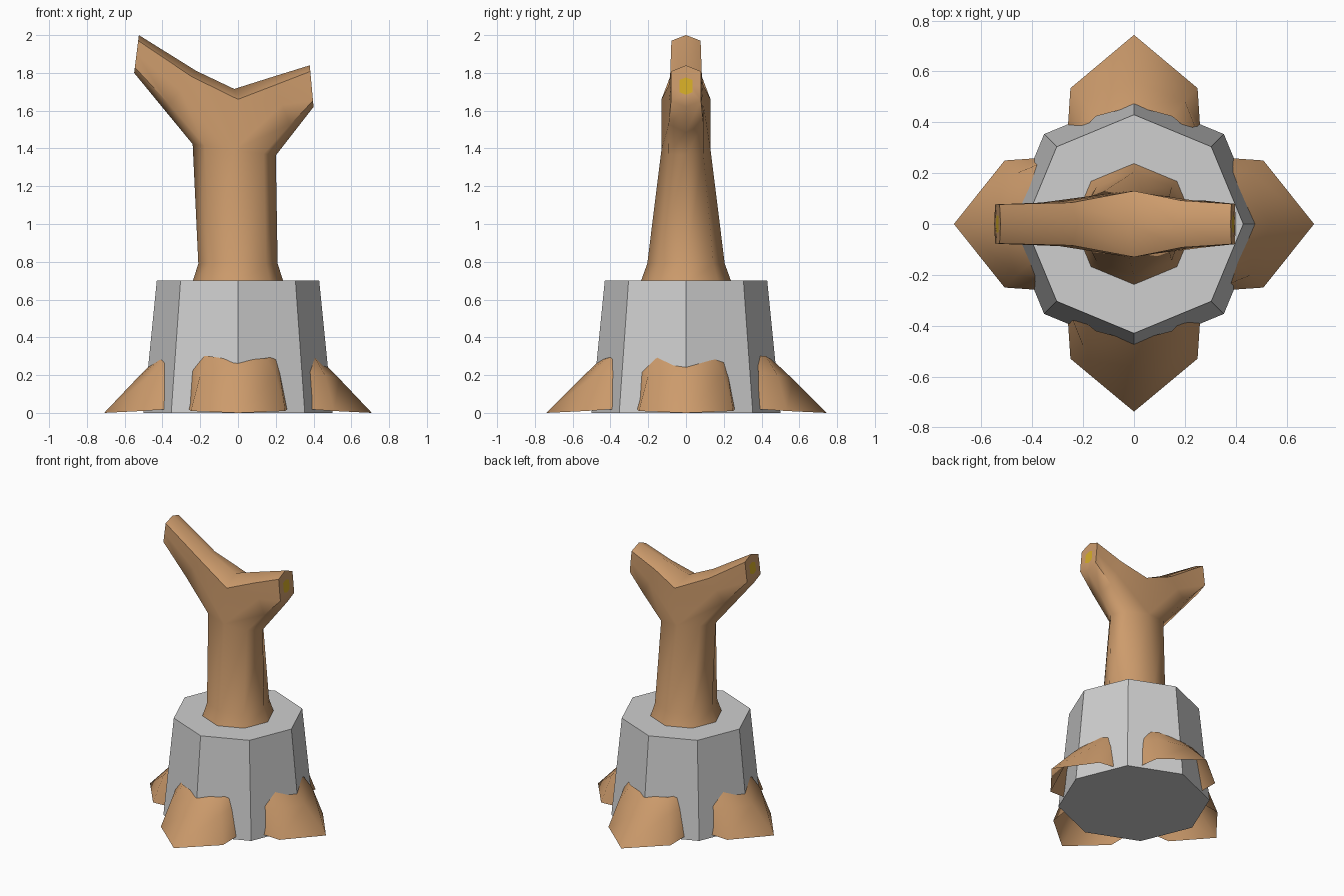
import bpy, bmesh
from math import sin, cos, pi, radians
from mathutils import Vector, Matrix

cube = bpy.data.objects.get("Cube")
if cube:
    bpy.data.objects.remove(cube)


def material(name, rgb):
    m = bpy.data.materials.new(name)
    m.use_nodes = True
    m.diffuse_color = (*rgb, 1)
    m.node_tree.nodes["Principled BSDF"].inputs["Base Color"].default_value = (*rgb, 1)
    return m


bark = material("tan bark", (0.61, 0.33, 0.15))
heartwood = material("golden heartwood", (0.68, 0.42, 0.02))
stone = material("light grey", (0.62, 0.62, 0.62))


def make_object(name, bm, mats, smooth=None):
    me = bpy.data.meshes.new(name)
    bm.to_mesh(me)
    bm.free()
    ob = bpy.data.objects.new(name, me)
    bpy.context.collection.objects.link(ob)
    for m in mats:
        me.materials.append(m)
    if smooth:
        bpy.ops.object.select_all(action='DESELECT')
        ob.select_set(True)
        bpy.context.view_layer.objects.active = ob
        bpy.ops.object.shade_smooth_by_angle(angle=radians(smooth))
    return ob


def bridge(bm, a, b):
    n = len(a)
    for i in range(n):
        j = (i + 1) % n
        bm.faces.new((a[i], a[j], b[j], b[i]))


# Eight-sided tapered pot
bm = bmesh.new()
bmesh.ops.create_cone(bm, cap_ends=True, segments=8, radius1=0.5, radius2=0.43,
                      depth=0.7, matrix=Matrix.Translation((0, 0, 0.35)))
make_object("pot", bm, [stone])

# Trunk rings, the top one slanted and flattened below the fork
bm = bmesh.new()


def trunk_ring(cx, rx, ry, z, slant=0):
    ring = []
    for i in range(8):
        x = cx + rx * cos(i * pi / 4)
        ring.append(bm.verts.new((x, ry * sin(i * pi / 4), z + slant * x)))
    return ring


rings = [trunk_ring(0, 0.245, 0.245, 0.68), trunk_ring(0, 0.21, 0.205, 0.79),
         trunk_ring(-0.02, 0.22, 0.13, 1.39, -0.136)]
bm.faces.new(rings[0])
for low, high in zip(rings, rings[1:]):
    bridge(bm, low, high)

# Fork: both branches share the notch
top = rings[-1]
front_up = bm.verts.new((0, -0.13, 1.66))
notch = bm.verts.new((-0.02, 0, 1.715))
back_up = bm.verts.new((0, 0.13, 1.66))


def branch(start, side, sections):
    """Each section is bottom (x, z), top (x, z) and half width."""
    for low, high, width in sections:
        lo, hi = Vector((low[0], 0, low[1])), Vector((high[0], 0, high[1]))
        mid, half = (lo + hi) / 2, (hi - lo) / 2
        ring = []
        for k in range(8):
            y = side * width * max(-1, min(1, 1.4 * cos(k * pi / 4)))
            p = mid - half * sin(k * pi / 4)
            ring.append(bm.verts.new((p.x, y, p.z)))
        bridge(bm, start, ring)
        start = ring
    # Cut end with a golden centre
    core = [bm.verts.new(mid + (v.co - mid) * 0.42) for v in start]
    bridge(bm, start, core)
    bm.faces.new(core).material_index = 1


branch([top[i] for i in (2, 3, 4, 5, 6)] + [front_up, notch, back_up], 1,
       [((-0.39, 1.605), (-0.22, 1.81), 0.085), ((-0.55, 1.8), (-0.525, 2.0), 0.078)])
branch([top[i] for i in (6, 7, 0, 1, 2)] + [back_up, notch, front_up], -1,
       [((0.295, 1.485), (0.17, 1.775), 0.093), ((0.4, 1.62), (0.38, 1.84), 0.08)])
bmesh.ops.recalc_face_normals(bm, faces=bm.faces)
make_object("forked_trunk", bm, [bark, heartwood], 60)

# Roots: open shells spreading from the pot; points are (sideways, outward, up)
root_rows = [
    [(-0.26, 0.38, 0.02), (-0.25, 0.53, 0.01), (0, 0.738, 0), (0.25, 0.53, 0.01), (0.26, 0.38, 0.02)],
    [(-0.24, 0.38, 0.22), (-0.2, 0.48, 0.2), (0, 0.56, 0.18), (0.2, 0.48, 0.2), (0.22, 0.38, 0.22)],
    [(-0.21, 0.37, 0.3), (-0.15, 0.42, 0.3), (0, 0.46, 0.275), (0.15, 0.42, 0.29), (0.2, 0.37, 0.3)],
]


def make_root(name, turn, reach):
    bm = bmesh.new()
    spin = Matrix.Rotation(turn, 3, 'Z')
    rows = [[bm.verts.new(spin @ Vector((u, -r * reach, z))) for u, r, z in row]
            for row in root_rows]
    for a, b in zip(rows, rows[1:]):
        for i in range(len(a) - 1):
            bm.faces.new((a[i], a[i + 1], b[i + 1], b[i]))
    make_object(name, bm, [bark], 75)


for n, (name, reach) in enumerate((("front_root", 1), ("left_root", 0.96),
                                   ("back_root", 1.008), ("right_root", 0.96))):
    make_root(name, n * pi / 2, reach)
